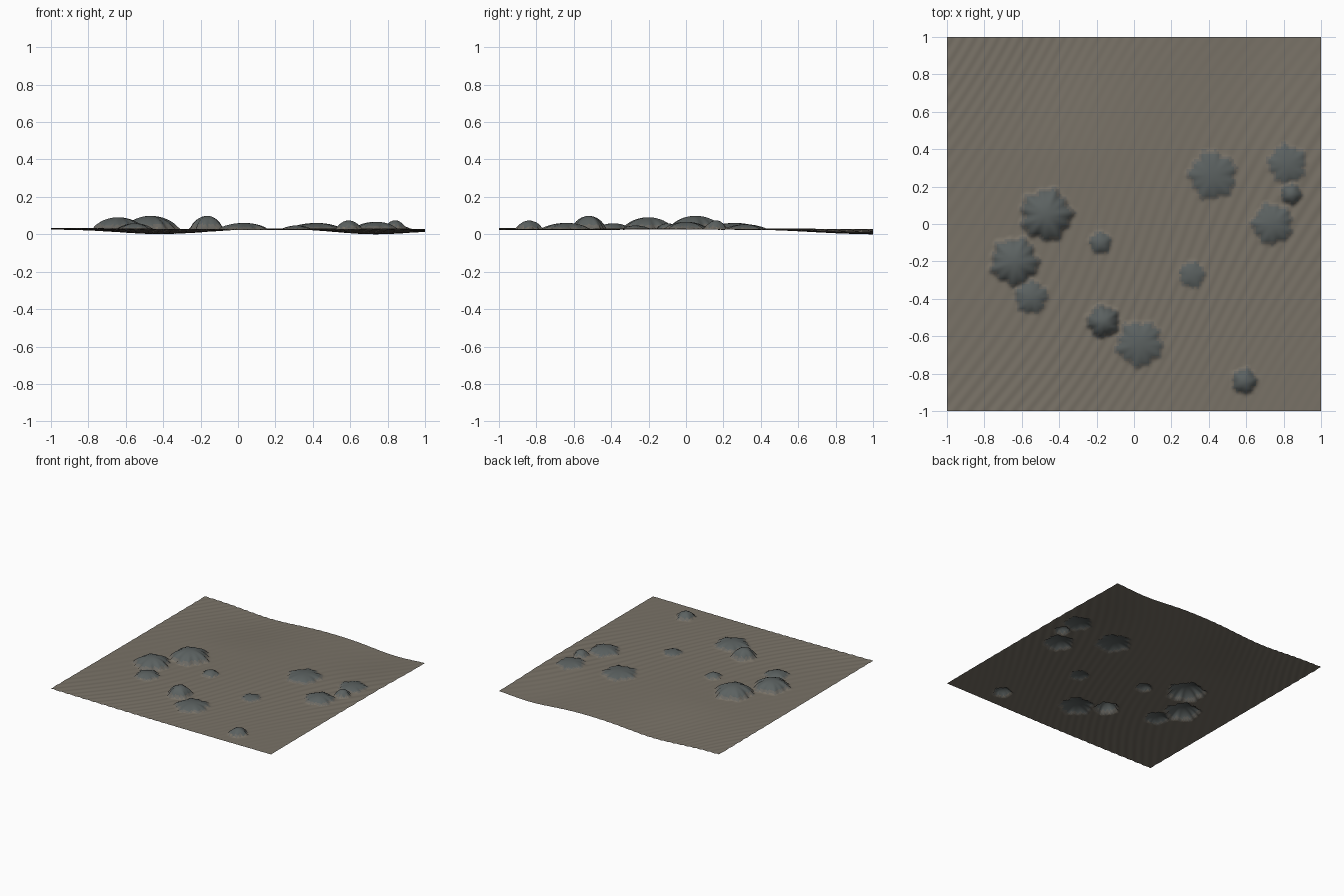
import bpy, bmesh, math, random

if "Cube" in bpy.data.objects:
    bpy.data.objects.remove(bpy.data.objects["Cube"])
random.seed(4)

# Rocks: x, y, radius, height of the peak above z = 0
ROCKS = [
    (-0.47, 0.05, 0.140, 0.110), (-0.64, -0.20, 0.130, 0.102),
    (-0.55, -0.39, 0.090, 0.070), (-0.18, -0.10, 0.060, 0.070),
    (-0.165, -0.52, 0.088, 0.110), (0.03, -0.64, 0.125, 0.072),
    (0.31, -0.27, 0.072, 0.058), (0.59, -0.84, 0.068, 0.085),
    (0.42, 0.26, 0.130, 0.072), (0.82, 0.32, 0.105, 0.064),
    (0.84, 0.16, 0.057, 0.086), (0.74, 0.00, 0.110, 0.078)]
PHASES = [(random.uniform(0, 6.28), random.uniform(0, 6.28)) for _ in ROCKS]


def gauss(x, c, w):
    return math.exp(-((x - c) / w) ** 2)


def dunes(x, y):
    # Broad swells, with two hollows along the back edge
    back = min(1, max(0, (y - 0.3) / 0.7))
    back = back * back * (3 - 2 * back)
    z = 0.039 - 0.003 * x + 0.003 * math.sin(2.4 * x + 1.5 * y)
    z -= back * (0.028 * gauss(x, -0.4, 0.33) + 0.025 * gauss(x, 0.72, 0.28))
    return z


def ripples(x, y):
    # Fine wind ripples running diagonally
    bend = 0.05 * math.sin(2.5 * x + 1.3 * y) + 0.04 * math.sin(3.1 * y - x)
    phase = 2 * math.pi * (0.86 * x - 0.5 * y + bend) / 0.06
    strength = 0.6 + 0.4 * math.sin(2.2 * x - 3 * y)
    return 0.0022 * strength * math.sin(phase)


def rock_cover(x, y):
    # Dome height and how deep inside a ragged rock outline the point lies
    height, cover = 0, 0
    for (rx, ry, r, top), (p, q) in zip(ROCKS, PHASES):
        dx, dy = x - rx, y - ry
        if dx * dx + dy * dy > (1.4 * r) ** 2:
            continue
        a = math.atan2(dy, dx)
        edge = r * (1 + 0.07 * math.sin(5 * a + p) + 0.06 * math.sin(11 * a + q))
        d = math.hypot(dx, dy) / edge
        if d < 1:
            dome = (1 - d * d) ** 0.75
            height = max(height, (top - dunes(rx, ry)) * dome)
            cover = max(cover, 1 - d)
    return height, cover


def material(name, color):
    m = bpy.data.materials.new(name)
    m.diffuse_color = (*color, 1)
    m.use_nodes = True
    m.node_tree.nodes["Principled BSDF"].inputs["Base Color"].default_value = m.diffuse_color
    return m


# Seabed sheet with the rocks raised out of it
bm = bmesh.new()
N = 150
bmesh.ops.create_grid(bm, x_segments=N, y_segments=N, size=1)
for v in bm.verts:
    x, y = v.co.x, v.co.y
    h, c = rock_cover(x, y)
    v.co.z = dunes(x, y) + h + (ripples(x, y) if c == 0 else 0)
low = min(v.co.z for v in bm.verts)
for v in bm.verts:
    v.co.z -= low

# Sand, rim and rock colours
for f in bm.faces:
    p = f.calc_center_median()
    c = rock_cover(p.x, p.y)[1]
    f.material_index = 0 if c == 0 else (1 if c < 0.13 else 2)
    f.smooth = True

mesh = bpy.data.meshes.new("rocky_sand_ground")
bm.to_mesh(mesh)
bm.free()
mesh.materials.append(material("sand", (0.19, 0.168, 0.135)))
mesh.materials.append(material("rock_rim", (0.145, 0.14, 0.125)))
mesh.materials.append(material("rock", (0.105, 0.12, 0.118)))
obj = bpy.data.objects.new("rocky_sand_ground", mesh)
bpy.context.collection.objects.link(obj)
